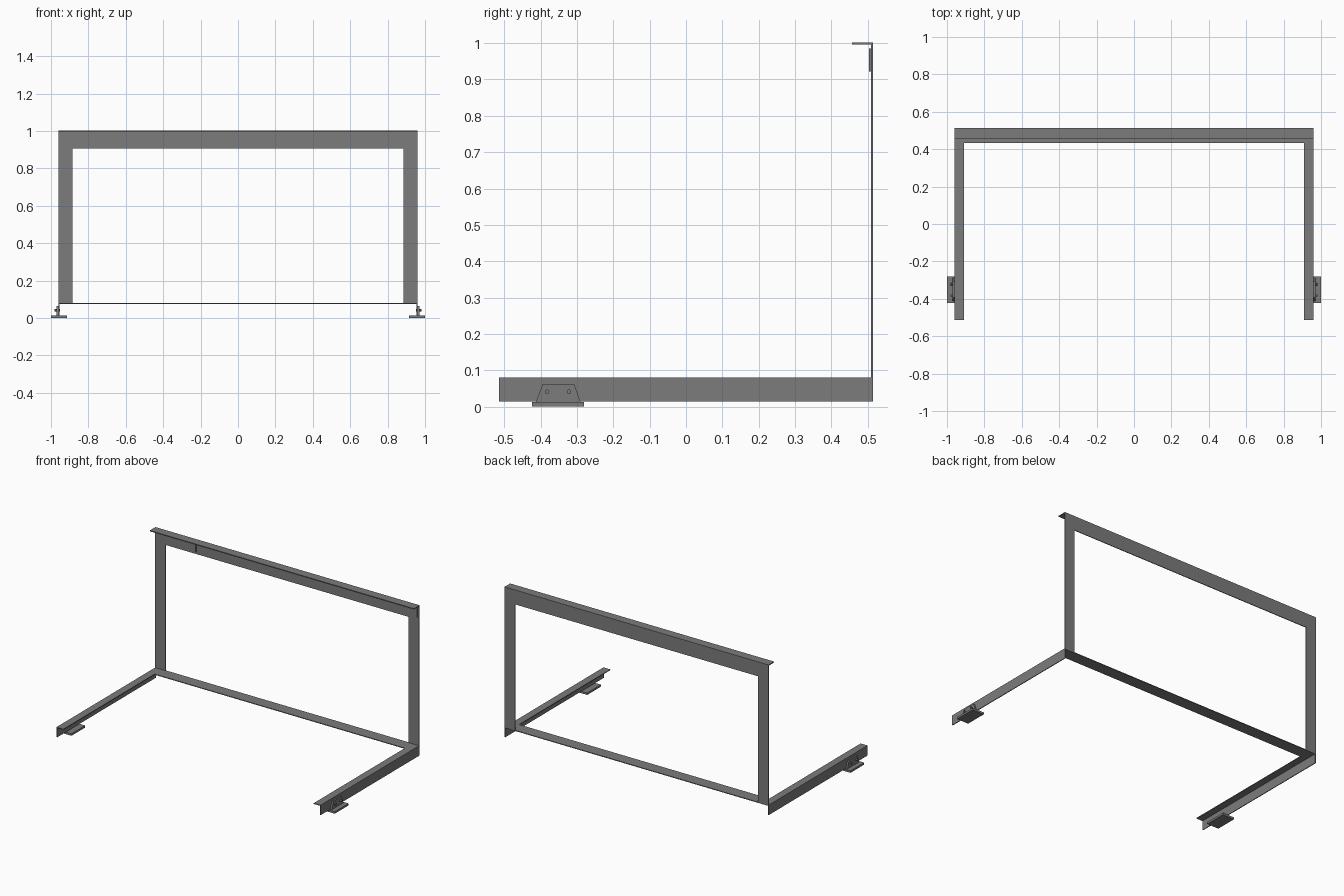
import bpy, bmesh, math
from mathutils import Matrix

if "Cube" in bpy.data.objects:
    bpy.data.objects.remove(bpy.data.objects["Cube"])

steel = bpy.data.materials.new("grey steel")
steel.use_nodes = True
steel.diffuse_color = (0.2, 0.2, 0.2, 1)
steel.node_tree.nodes["Principled BSDF"].inputs["Base Color"].default_value = (0.2, 0.2, 0.2, 1)

T = 0.005            # sheet thickness
X, Y = 0.96, 0.514   # half width and half depth of the frame
DECK = 0.08          # top of the floor rails


def prism(name, profile, axis, start, end):
    """Extrude a 2D profile along x or y."""
    bm = bmesh.new()
    place = (lambda a, b, t: (t, a, b)) if axis == "x" else (lambda a, b, t: (a, t, b))
    face = bm.faces.new([bm.verts.new(place(a, b, start)) for a, b in profile])
    ext = bmesh.ops.extrude_face_region(bm, geom=[face])
    step = place(0, 0, end - start)
    bmesh.ops.translate(bm, vec=step, verts=[v for v in ext["geom"] if isinstance(v, bmesh.types.BMVert)])
    bmesh.ops.recalc_face_normals(bm, faces=bm.faces)
    return finish(name, bm)


def finish(name, bm):
    mesh = bpy.data.meshes.new(name)
    bm.to_mesh(mesh)
    bm.free()
    mesh.materials.append(steel)
    obj = bpy.data.objects.new(name, mesh)
    bpy.context.collection.objects.link(obj)
    return obj


def plate(name, x, y, z):
    return prism(name, [(y[0], z[0]), (y[1], z[0]), (y[1], z[1]), (y[0], z[1])], "x", *x)


def bolt(name, x, y, z, radius, length):
    bm = bmesh.new()
    turn = Matrix.Translation((x, y, z)) @ Matrix.Rotation(math.pi / 2, 4, "Y")
    bmesh.ops.create_cone(bm, cap_ends=True, segments=16, radius1=radius, radius2=radius,
                          depth=length, matrix=turn)
    return finish(name, bm)


# Top angle rail: shelf facing forward, web hanging at the back
prism("top_rail", [(Y, 1.002), (Y - 0.058, 1.002), (Y - 0.058, 0.996), (Y - T, 0.996),
                   (Y - T, 0.907), (Y, 0.907)], "x", -X, X)

# Flat rail across the back of the floor
plate("back_floor_rail", (-X + 0.05, X - 0.05), (Y - 0.08, Y), (DECK - T, DECK))

for side, s in (("left", 1), ("right", -1)):
    # Flat upright at the back corner
    plate(f"{side}_upright", sorted((s * X, s * 0.885)), (Y - T, Y), (DECK, 0.907))
    # Joining strip on the inside of the top rail
    plate(f"{side}_top_strip", sorted((s * 0.95, s * 0.66)), (Y - T - 0.006, Y - T), (0.922, 0.985))
    # Side angle rail: flat deck with outer web
    prism(f"{side}_floor_rail", [(s * X, DECK), (s * (X - 0.05), DECK), (s * (X - 0.05), DECK - T),
                                 (s * (X - T), DECK - T), (s * (X - T), 0.014), (s * X, 0.014)],
          "y", -Y, Y)
    # Foot: ground plate, tapered bracket and two bolts
    plate(f"{side}_foot_plate", sorted((s * 0.915, s * 1.0)), (-0.423, -0.28), (0, 0.013))
    prism(f"{side}_foot_bracket", [(-0.413, 0.013), (-0.29, 0.013), (-0.308, 0.063), (-0.394, 0.063)],
          "x", s * X, s * (X + 0.01))
    for i, y in enumerate((-0.382, -0.322)):
        bolt(f"{side}_foot_bolt_{i + 1}", s * 0.967, y, 0.041, 0.006, 0.03)
